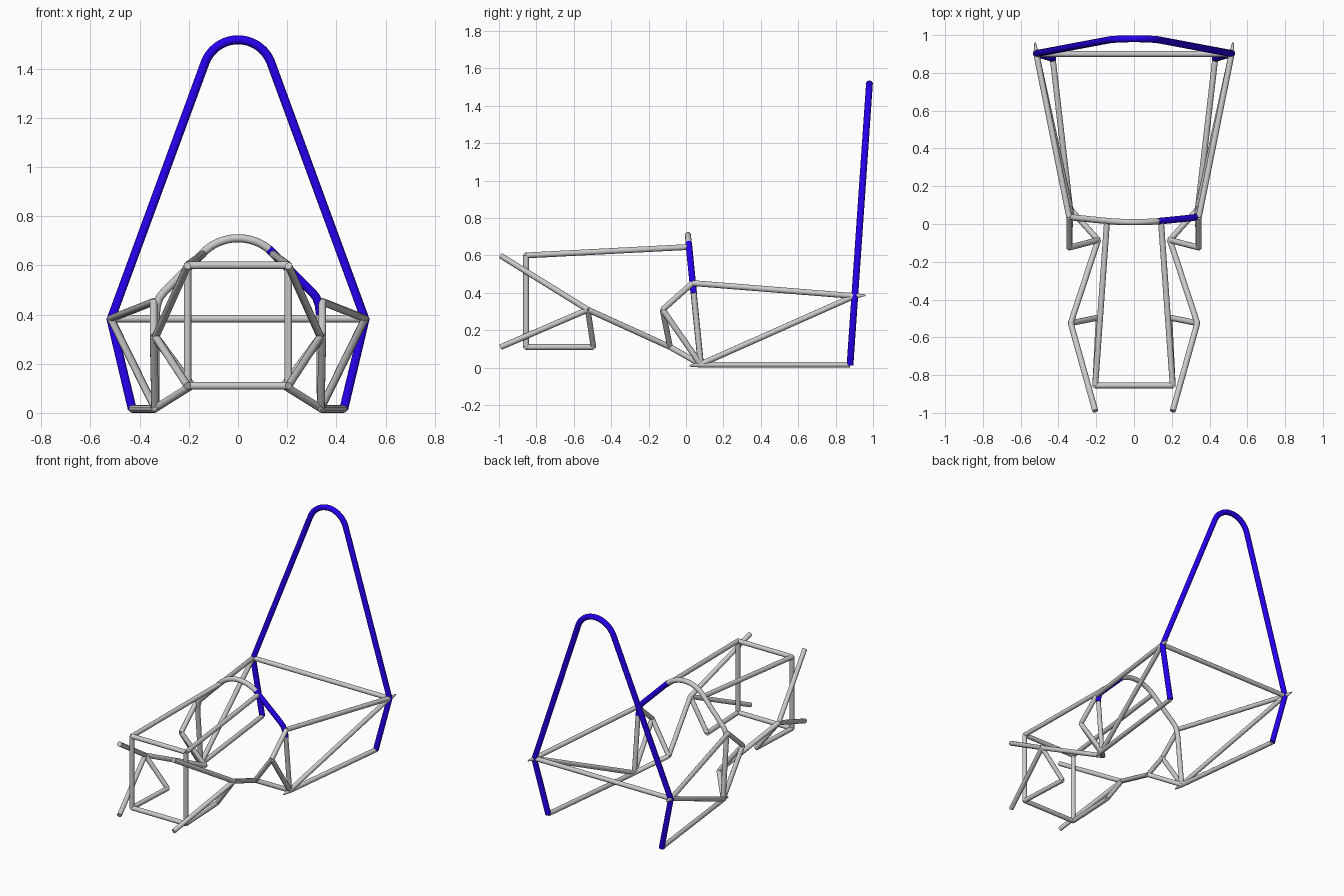
import bpy
from math import sin, cos, radians

if "Cube" in bpy.data.objects:
    bpy.data.objects.remove(bpy.data.objects["Cube"])

blue = bpy.data.materials.new("blue_paint")
blue.diffuse_color = (0.02, 0.0, 0.85, 1)
blue.use_nodes = True
blue.node_tree.nodes["Principled BSDF"].inputs["Base Color"].default_value = blue.diffuse_color


def tube(name, pts, r=0.0155, mat=None):
    """Capped round tube through points; optional 4th value scales the radius."""
    cu = bpy.data.curves.new(name, 'CURVE')
    cu.dimensions = '3D'
    cu.bevel_depth = r
    cu.bevel_resolution = 4
    cu.use_fill_caps = True
    sp = cu.splines.new('POLY')
    sp.points.add(len(pts) - 1)
    for p, c in zip(sp.points, pts):
        p.co = (c[0], c[1], c[2], 1)
        p.radius = c[3] if len(c) > 3 else 1
    ob = bpy.data.objects.new(name, cu)
    bpy.context.collection.objects.link(ob)
    bpy.ops.object.select_all(action='DESELECT')
    ob.select_set(True)
    bpy.context.view_layer.objects.active = ob
    bpy.ops.object.convert(target='MESH')
    ob = bpy.context.object
    bpy.ops.object.shade_smooth_by_angle(angle=radians(40))
    if mat:
        ob.data.materials.append(mat)
    return ob


def pair(name, *pts):
    """Same tube on the right and left side."""
    tube(name + "_right", pts)
    tube(name + "_left", [(-p[0],) + tuple(p[1:]) for p in pts])


def arc(r, cz, a0, a1, n):
    steps = [radians(a0 + (a1 - a0) * i / n) for i in range(n + 1)]
    return [(r * cos(a), cz + r * sin(a)) for a in steps]


# Main roll hoop: slightly leaning back, one continuous blue tube
rear_y = lambda z: 0.876 + 0.069 * z
outline = [(0.43, 0.015), (0.517, 0.38)] + arc(0.143, 1.374, 20, 160, 24) \
    + [(-0.517, 0.38), (-0.43, 0.015)]
tube("main_roll_hoop", [(x, rear_y(z), z) for x, z in outline], 0.0185, blue)

# Front hoop: grey with a blue right shoulder
front_y = lambda z: 0.081 - 0.1 * z
on_hoop = lambda prof: [(x, front_y(z), z) for x, z in prof]
shoulder = [(0.3, 0.492), (0.318, 0.47), (0.329, 0.44), (0.334, 0.4)]
mirror = lambda prof: [(-x, z) for x, z in prof]
leg = [(0.334, 0.4), (0.336, 0.015)]
tube("front_hoop_shoulder", on_hoop([(0.125, 0.666), (0.141, 0.651)] + shoulder),
     0.0175, blue)
tube("front_hoop_top", on_hoop(arc(0.2, 0.51, 50, 135, 18) + mirror(shoulder + leg[1:])),
     0.0165)
tube("front_hoop_right_leg", on_hoop(leg))

# Frame joints on the right side
hip = (0.517, 0.90, 0.383)
hip_tip = (0.524, 0.96, 0.387, 0.25)
sill = (0.337, 0.078, 0.018)
shoulder_pt = (0.343, 0.035, 0.452)
knee = (0.343, -0.125, 0.31)
waist = (0.19, -0.085, 0.11)
front_knee = (0.335, -0.525, 0.31)
box_low = (0.205, -0.855, 0.11)
box_high = (0.205, -0.855, 0.6)
rail_end = (0.187, -0.495, 0.11)

# Side bracing behind the front hoop
tube("rear_cross_bar", [hip, (-hip[0], hip[1], hip[2])])
pair("side_upper_bar", shoulder_pt, hip, hip_tip)
pair("side_diagonal", sill, hip, hip_tip)
pair("floor_rail", (0.331, 0.02, 0.01, 0.3), (0.338, 0.08, 0.016), (0.43, 0.875, 0.016))

# Triangulated bracing around the front hoop
pair("knee_upper_brace", shoulder_pt, knee)
pair("knee_lower_brace", knee, sill)
pair("knee_inner_brace", knee, waist)
pair("sill_to_waist_bar", sill, waist)

# Front side bracing
pair("waist_to_front_bar", waist, front_knee)
pair("front_upper_brace", front_knee, (0.205, -0.99, 0.598))
pair("front_lower_brace", front_knee, (0.205, -0.99, 0.11))
pair("front_inner_brace", front_knee, rail_end)
pair("front_floor_rail", box_low, rail_end)

# Front bulkhead and top rails
pair("bulkhead_post", box_low, box_high)
pair("top_rail", box_high, (0.143, 0.014, 0.645))
for label, p in (("lower", box_low), ("upper", box_high)):
    tube("bulkhead_" + label + "_bar", [p, (-p[0], p[1], p[2])])
